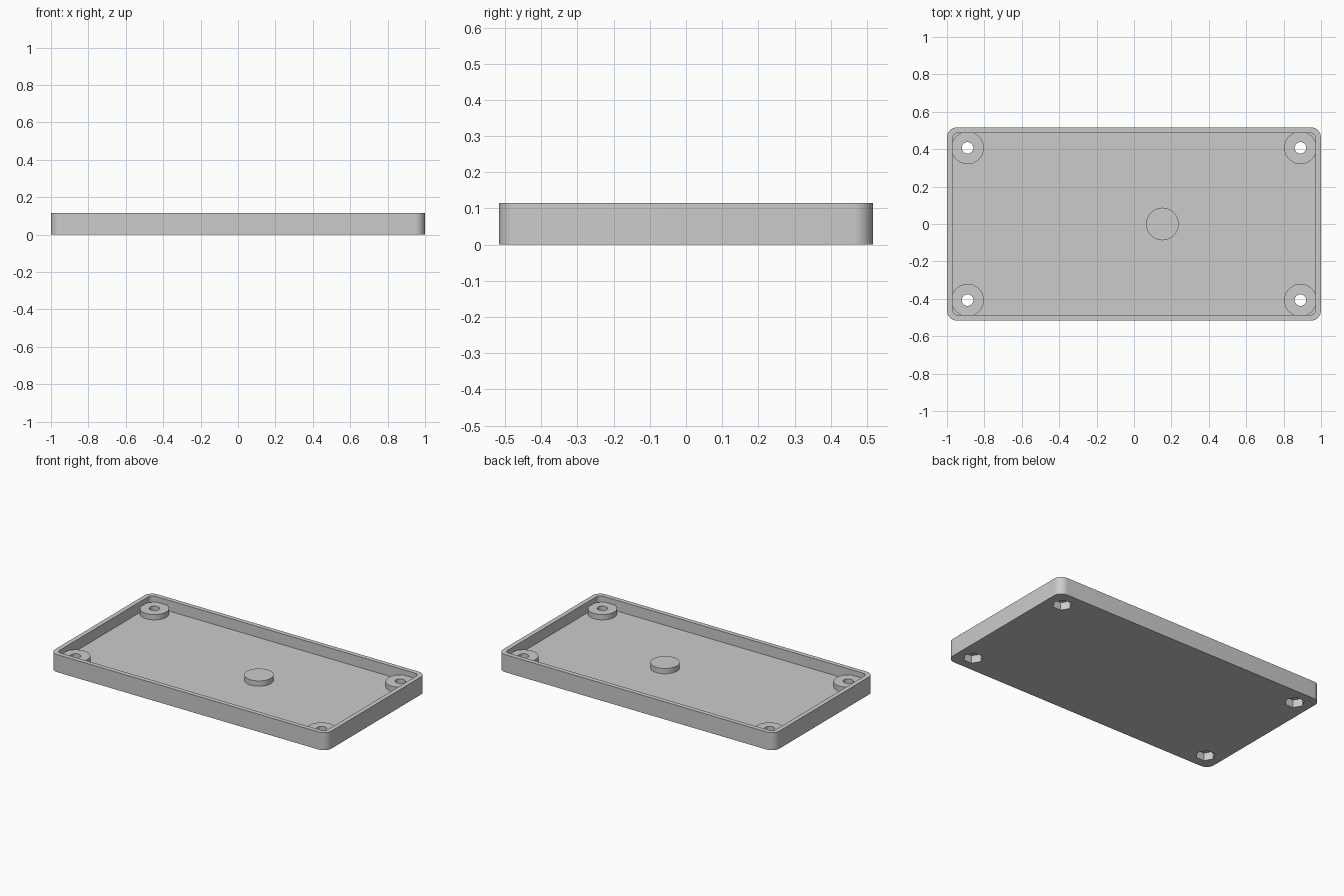
import bpy, bmesh, math

if "Cube" in bpy.data.objects:
    bpy.data.objects.remove(bpy.data.objects["Cube"])

HALF_X, HALF_Y, HEIGHT = 1.0, 0.517, 0.115
WALL, FLOOR, BOSS_TOP = 0.03, 0.045, 0.08
BOSS_R, HOLE_R, NUT_R = 0.087, 0.031, 0.059
HOLES = [(sx * 0.89, sy * 0.407) for sx in (-1, 1) for sy in (-1, 1)]

grey = bpy.data.materials.new("light grey plastic")
grey.use_nodes = True
grey.diffuse_color = (0.6, 0.6, 0.6, 1)
grey.node_tree.nodes["Principled BSDF"].inputs["Base Color"].default_value = (0.6, 0.6, 0.6, 1)


def prism(name, outline, z0, z1):
    """Extrude a closed outline from z0 up to z1."""
    bm = bmesh.new()
    face = bm.faces.new([bm.verts.new((x, y, z0)) for x, y in outline])
    top = bmesh.ops.extrude_face_region(bm, geom=[face])["geom"]
    for v in top:
        if isinstance(v, bmesh.types.BMVert):
            v.co.z = z1
    bmesh.ops.recalc_face_normals(bm, faces=bm.faces)
    mesh = bpy.data.meshes.new(name)
    bm.to_mesh(mesh)
    bm.free()
    mesh.materials.append(grey)
    obj = bpy.data.objects.new(name, mesh)
    bpy.context.collection.objects.link(obj)
    return obj


def circle(x, y, r, n=48):
    return [(x + r * math.cos(math.tau * i / n), y + r * math.sin(math.tau * i / n))
            for i in range(n)]


def rounded_rect(hx, hy, r, n=10):
    points = []
    for k, (sx, sy) in enumerate([(1, 1), (-1, 1), (-1, -1), (1, -1)]):
        for i in range(n + 1):
            a = math.pi / 2 * (k + i / n)
            points.append((sx * (hx - r) + r * math.cos(a), sy * (hy - r) + r * math.sin(a)))
    return points


def cut(obj, cutter):
    """Subtract the cutter and bake the result."""
    bpy.context.view_layer.objects.active = obj
    mod = obj.modifiers.new("cut", 'BOOLEAN')
    mod.operation, mod.solver, mod.object = 'DIFFERENCE', 'EXACT', cutter
    bpy.ops.object.modifier_apply(modifier=mod.name)


# Shallow tray with rounded corners
tray = prism("tray", rounded_rect(HALF_X, HALF_Y, 0.055), 0, HEIGHT)
cutters = [prism("tray_cavity_cutter",
                 rounded_rect(HALF_X - WALL, HALF_Y - WALL, 0.028), FLOOR, HEIGHT + 0.1)]
cut(tray, cutters[0])
parts = [tray]

# Corner bosses with screw holes and hexagonal nut pockets underneath
for i, (x, y) in enumerate(HOLES, 1):
    boss = prism(f"corner_boss_{i}", circle(x, y, BOSS_R), 0.02, BOSS_TOP)
    parts.append(boss)
    pocket = prism("nut_pocket_cutter", circle(x, y, NUT_R, 6), -0.1, 0.05)
    hole = prism("screw_hole_cutter", circle(x, y, HOLE_R, 32), -0.1, 0.2)
    cutters += [pocket, hole]
    for target in (tray, boss):
        cut(target, pocket)
        cut(target, hole)

# Solid support disc on the floor
parts.append(prism("support_disc", circle(0.152, 0, BOSS_R), 0.02, BOSS_TOP))

for cutter in cutters:
    bpy.data.objects.remove(cutter)

# Smooth the curved walls, keep the edges crisp
bpy.ops.object.select_all(action='DESELECT')
for obj in parts:
    obj.select_set(True)
bpy.context.view_layer.objects.active = tray
bpy.ops.object.shade_smooth_by_angle(angle=math.radians(30))
